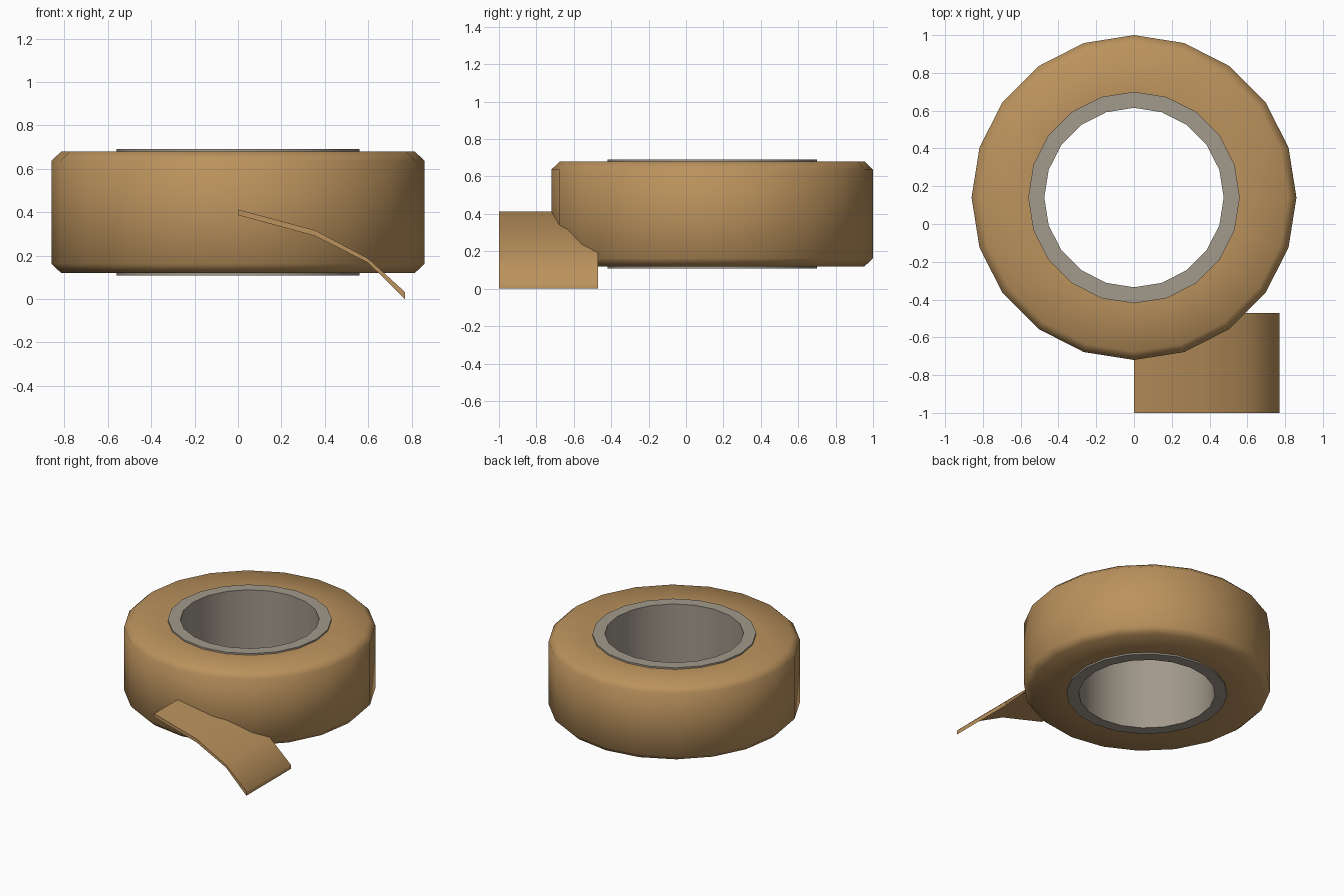
import bpy, bmesh, math

if "Cube" in bpy.data.objects:
    bpy.data.objects.remove(bpy.data.objects["Cube"])

CENTER = (0.0, 0.14, 0.0)
SIDES = 20


def material(name, rgb):
    m = bpy.data.materials.new(name)
    m.diffuse_color = (*rgb, 1.0)
    m.use_nodes = True
    m.node_tree.nodes["Principled BSDF"].inputs["Base Color"].default_value = m.diffuse_color
    return m


def finish(bm, name, mat):
    bmesh.ops.recalc_face_normals(bm, faces=bm.faces)
    mesh = bpy.data.meshes.new(name)
    bm.to_mesh(mesh)
    bm.free()
    obj = bpy.data.objects.new(name, mesh)
    bpy.context.collection.objects.link(obj)
    mesh.materials.append(mat)
    bpy.ops.object.select_all(action='DESELECT')
    obj.select_set(True)
    bpy.context.view_layer.objects.active = obj
    bpy.ops.object.shade_smooth_by_angle(angle=math.radians(50))
    return obj


def ring(name, profile, mat):
    """Revolve a closed (radius, z) profile around the roll axis."""
    bm = bmesh.new()
    loops = []
    for i in range(SIDES):
        a = math.tau * i / SIDES
        loops.append([bm.verts.new((r * math.cos(a), r * math.sin(a), z))
                      for r, z in profile])
    n = len(profile)
    for i in range(SIDES):
        p, q = loops[i], loops[(i + 1) % SIDES]
        for j in range(n):
            k = (j + 1) % n
            bm.faces.new((p[j], q[j], q[k], p[k]))
    obj = finish(bm, name, mat)
    obj.location = CENTER
    return obj


def strip(name, path, y0, y1, mat):
    """Bent strip from (x, z_top, z_bottom) stations, extruded along y."""
    bm = bmesh.new()
    outline = [(x, t) for x, t, b in path] + [(x, b) for x, t, b in reversed(path)]
    front = [bm.verts.new((x, y0, z)) for x, z in outline]
    back = [bm.verts.new((x, y1, z)) for x, z in outline]
    n = len(outline)
    for i in range(n):
        j = (i + 1) % n
        bm.faces.new((front[i], front[j], back[j], back[i]))
    for side in (front, back):
        for i in range(len(path) - 1):
            bm.faces.new((side[i], side[i + 1], side[n - 2 - i], side[n - 1 - i]))
    return finish(bm, name, mat)


tan = material("tan_tape", (0.50, 0.29, 0.11))
grey = material("grey_card", (0.36, 0.32, 0.26))

# Wound tape with chamfered rims
ring("tape_roll", [(0.55, 0.12), (0.815, 0.12), (0.86, 0.163),
                   (0.86, 0.637), (0.815, 0.68), (0.55, 0.68)], tan)

# Cardboard core, standing slightly proud of the tape
ring("core", [(0.475, 0.108), (0.56, 0.108), (0.56, 0.692), (0.475, 0.692)], grey)

# Loose end of tape peeling down to the ground
strip("loose_end", [(0.0, 0.413, 0.387), (0.355, 0.317, 0.291),
                    (0.60, 0.187, 0.167), (0.77, 0.032, 0.0)],
      -1.0, -0.47, tan)
